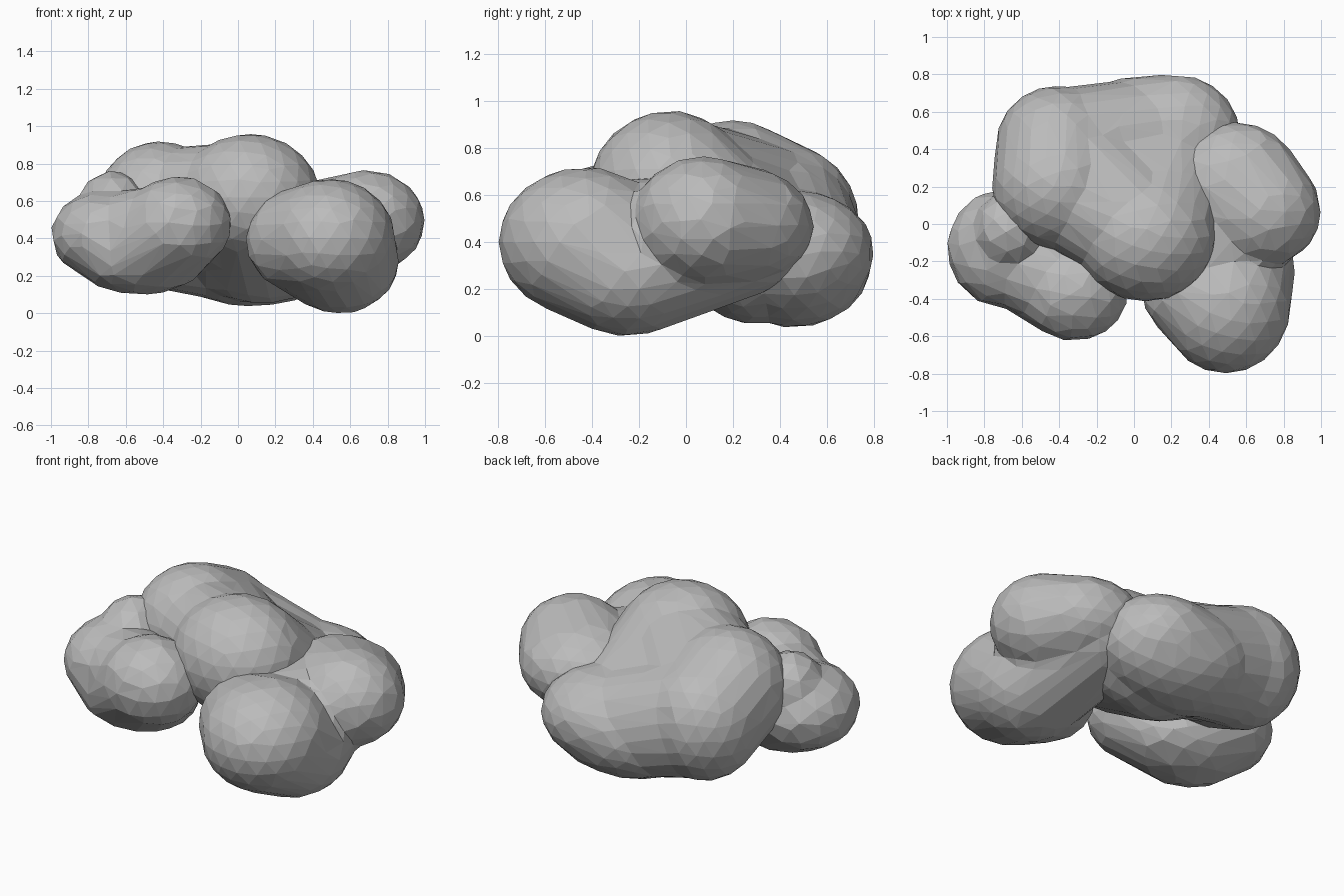
import bpy
import bmesh
from mathutils import Matrix, Vector

cube = bpy.data.objects.get("Cube")
if cube:
    bpy.data.objects.remove(cube)

grey = bpy.data.materials.new("cloud grey")
grey.use_nodes = True
COLOUR = (0.5, 0.5, 0.5, 1)
grey.diffuse_color = COLOUR
grey.node_tree.nodes["Principled BSDF"].inputs["Base Color"].default_value = COLOUR


def add_hull(bm, puffs, scale=1.0):
    """Wrap one convex skin around a group of ellipsoid puffs."""
    part = bmesh.new()
    for centre, radii in puffs:
        size = Matrix.Diagonal(Vector(radii) * scale).to_4x4()
        bmesh.ops.create_icosphere(part, subdivisions=3, radius=1,
                                   matrix=Matrix.Translation(centre) @ size)
    points = [v.co.copy() for v in part.verts]
    part.free()
    verts = [bm.verts.new(p) for p in points]
    result = bmesh.ops.convex_hull(bm, input=verts)
    inside = [v for v in result["geom_interior"] if isinstance(v, bmesh.types.BMVert)]
    bmesh.ops.delete(bm, geom=inside, context="VERTS")


def cloud_clump(name, groups):
    """Fuse the hulls into one faceted clump."""
    bm = bmesh.new()
    for puffs, scale in groups:
        add_hull(bm, puffs, scale)
    bmesh.ops.recalc_face_normals(bm, faces=bm.faces)
    mesh = bpy.data.meshes.new(name)
    bm.to_mesh(mesh)
    bm.free()
    mesh.materials.append(grey)
    obj = bpy.data.objects.new(name, mesh)
    bpy.context.collection.objects.link(obj)
    fuse = obj.modifiers.new("fuse", "REMESH")
    fuse.mode = "VOXEL"
    fuse.voxel_size = 0.025
    soften = obj.modifiers.new("soften", "SMOOTH")
    soften.iterations = 2
    facet = obj.modifiers.new("facet", "DECIMATE")
    facet.ratio = 0.035


# Left clump: front puff, side puff and a low belly running back underneath
front = ((0.49, -0.43, 0.40), (0.35, 0.37, 0.32))
front_inner = ((0.37, -0.36, 0.39), (0.33, 0.28, 0.29))
belly = ((0.54, -0.25, 0.27), (0.32, 0.34, 0.27))
side = ((0.69, 0.07, 0.49), (0.31, 0.30, 0.275))
side_back = ((0.54, 0.2, 0.47), (0.36, 0.345, 0.26))
inner_back = ((0.45, 0.2, 0.42), (0.31, 0.32, 0.26))
cloud_clump("left_clump", [([front, front_inner, belly], 1), ([side, side_back], 1),
                           ([belly, inner_back], 1),
                           ([front_inner, side_back], 0.9)])

# Back clump: crown, upper shoulder, rear shoulder and a broad low back
crown = ((0.06, -0.07, 0.62), (0.38, 0.345, 0.34))
core = ((0.12, 0.3, 0.33), (0.40, 0.31, 0.28))
shoulder = ((-0.42, 0.2, 0.58), (0.34, 0.34, 0.34))
rear_shoulder = ((-0.41, 0.42, 0.47), (0.33, 0.32, 0.35))
low_back = ((0.08, 0.46, 0.33), (0.49, 0.335, 0.295))
back_puff = ((0.22, 0.47, 0.36), (0.35, 0.33, 0.26))
cloud_clump("back_clump", [([crown, core], 1),
                           ([low_back, back_puff], 1),
                           ([shoulder, rear_shoulder], 1),
                           ([rear_shoulder, low_back], 0.96),
                           ([crown, rear_shoulder], 0.94),
                           ([crown, shoulder, low_back], 0.88)])

# Right clump: three small puffs over a low belly
inner = ((-0.32, -0.36, 0.48), (0.29, 0.265, 0.25))
outer = ((-0.71, -0.13, 0.42), (0.29, 0.31, 0.24))
knob = ((-0.67, -0.03, 0.56), (0.19, 0.2, 0.2))
base = ((-0.52, -0.2, 0.29), (0.35, 0.28, 0.19))
cloud_clump("right_clump", [([inner, base], 1), ([outer, base], 1), ([knob], 1),
                            ([inner, outer], 0.88)])
